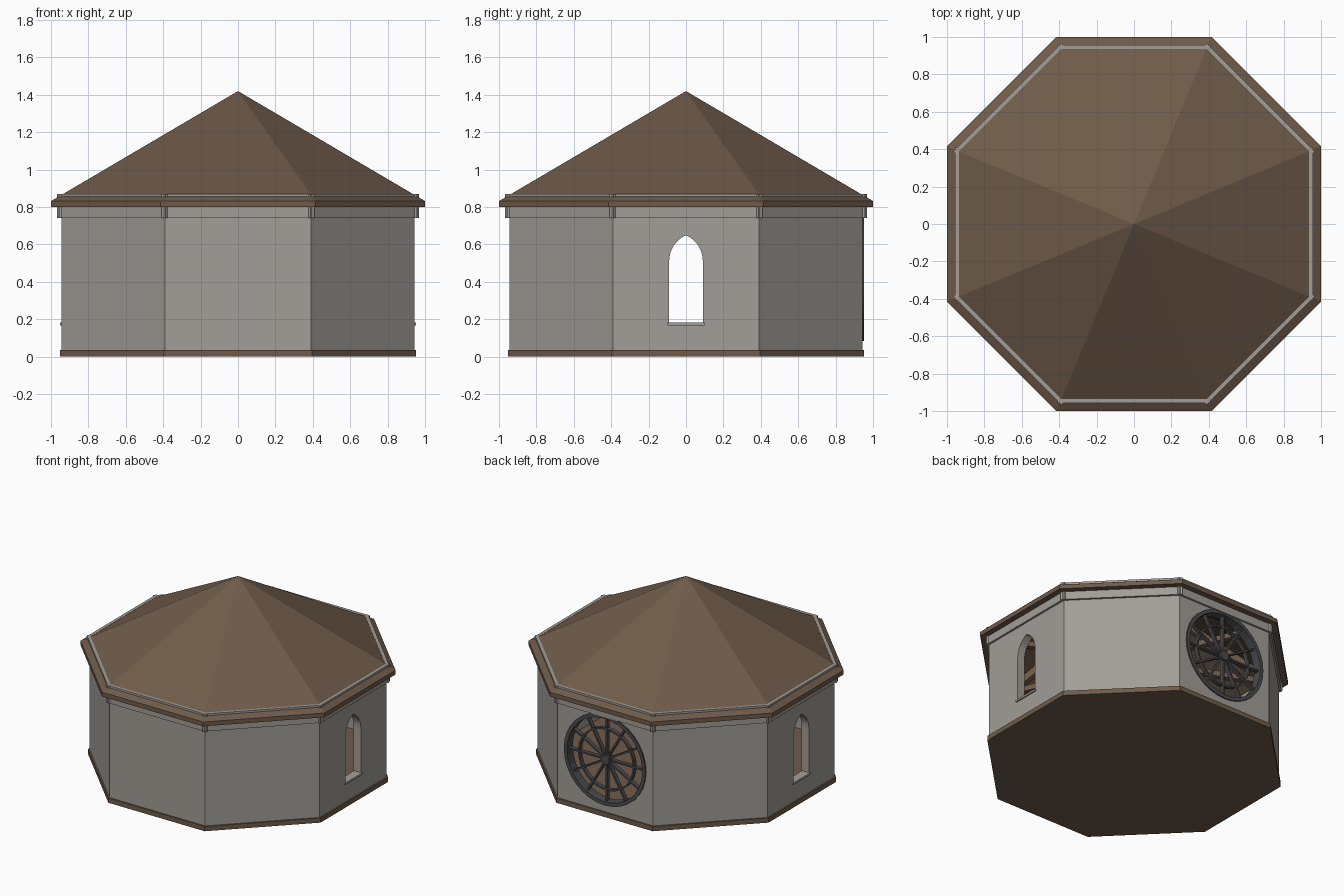
import bpy, bmesh
from math import pi, sin, cos, tan, atan2, hypot
from mathutils import Matrix, Vector

if "Cube" in bpy.data.objects:
    bpy.data.objects.remove(bpy.data.objects["Cube"])


def material(name, rgb):
    m = bpy.data.materials.new(name)
    m.diffuse_color = (*rgb, 1)
    m.use_nodes = True
    m.node_tree.nodes["Principled BSDF"].inputs["Base Color"].default_value = m.diffuse_color
    return m


STONE = material("stone", (0.36, 0.34, 0.31))
WOOD = material("wood", (0.16, 0.105, 0.068))
IRON = material("iron", (0.07, 0.07, 0.075))


def finish(name, bm, mat):
    bmesh.ops.recalc_face_normals(bm, faces=bm.faces)
    me = bpy.data.meshes.new(name)
    bm.to_mesh(me)
    bm.free()
    me.materials.append(mat)
    ob = bpy.data.objects.new(name, me)
    bpy.context.collection.objects.link(ob)
    return ob


def lathe(name, profile, n, mat, matrix=Matrix(), start=0.0):
    """Sweep a closed (radius, z) profile round z; radius 0 makes a pole."""
    bm = bmesh.new()
    rings = []
    for r, z in profile:
        if r == 0:
            rings.append([bm.verts.new((0, 0, z))] * n)
        else:
            rings.append([bm.verts.new((r * cos(start + 2 * pi * i / n),
                                        r * sin(start + 2 * pi * i / n), z)) for i in range(n)])
    for a, b in zip(rings, rings[1:] + rings[:1]):
        for i in range(n):
            j = (i + 1) % n
            vs = list(dict.fromkeys((a[i], a[j], b[j], b[i])))
            if len(vs) > 2:
                bm.faces.new(vs)
    bm.transform(matrix)
    return finish(name, bm, mat)


def octagon(name, profile, mat):
    """Profile radii are distances to the flat sides."""
    return lathe(name, [(a / cos(pi / 8), z) for a, z in profile], 8, mat, start=pi / 8)


def box(name, size, matrix, mat):
    bm = bmesh.new()
    bmesh.ops.create_cube(bm, size=1, matrix=matrix @ Matrix.Diagonal((*size, 1)))
    return finish(name, bm, mat)


def beam(name, p, q, w, h, mat):
    p, q = Vector(p), Vector(q)
    d = q - p
    rot = Matrix.Rotation(atan2(d.y, d.x), 4, 'Z') @ Matrix.Rotation(-atan2(d.z, hypot(d.x, d.y)), 4, 'Y')
    return box(name, (d.length, w, h), Matrix.Translation((p + q) / 2) @ rot, mat)


# Floor slab with projecting plinth edge
octagon("floor_base", [(0, 0), (0.953, 0), (0.953, 0.035), (0, 0.035)], WOOD)

# Hollow walls
walls = octagon("walls", [(0.885, 0.03), (0.943, 0.03), (0.943, 0.83), (0.885, 0.83)], STONE)

# Roof shell
octagon("roof", [(0, 1.42), (1.0, 0.832), (1.0, 0.80), (0.93, 0.80), (0, 1.37)], WOOD)

# Cornice boards, overlapping at the corners and showing through the roof
for i in range(8):
    m = Matrix.Rotation(i * pi / 4, 4, 'Z') @ Matrix.Translation((0.947, 0, 0.806))
    box(f"cornice_{i}", (0.022, 0.82, 0.13), m, STONE)

# Roof timbers: hip rafters and tie beams
for i in range(8):
    a = pi / 8 + i * pi / 4
    beam(f"rafter_{i}", (0.94 * cos(a), 0.94 * sin(a), 0.80), (0, 0, 1.35), 0.04, 0.05, WOOD)
for i in range(4):
    a = pi / 8 + i * pi / 4
    x, y = 0.94 * cos(a), 0.94 * sin(a)
    beam(f"tie_beam_{i}", (-x, -y, 0.79), (x, y, 0.79), 0.04, 0.04, WOOD)

# Lancet opening cutter through both side walls
W, SILL, SPRING, RISE = 0.09, 0.18, 0.51, 0.14
R = (W * W + RISE * RISE) / (2 * W)
top = atan2(RISE, R - W)
right = [(W - R + R * cos(top * i / 8), SPRING + R * sin(top * i / 8)) for i in range(9)]
outline = [(-W, SILL), (W, SILL)] + right + [(-y, z) for y, z in right[-2::-1]]
bm = bmesh.new()
face = bm.faces.new([bm.verts.new((-1.2, y, z)) for y, z in outline])
ext = bmesh.ops.extrude_face_region(bm, geom=[face])
bmesh.ops.translate(bm, vec=(2.4, 0, 0), verts=[v for v in ext["geom"] if isinstance(v, bmesh.types.BMVert)])
lancet = finish("lancet_cutter", bm, STONE)

# Rose opening cutter through the back wall
ROSE = Matrix.Translation((0, 0.915, 0.42)) @ Matrix.Rotation(-pi / 2, 4, 'X')
rose = lathe("rose_cutter", [(0, -0.2), (0.32, -0.2), (0.32, 0.2), (0, 0.2)], 32, STONE, ROSE)

for cutter in (lancet, rose):
    mod = walls.modifiers.new(cutter.name, 'BOOLEAN')
    mod.operation, mod.solver, mod.object = 'DIFFERENCE', 'EXACT', cutter
    cutter.hide_render = True
    cutter.hide_set(True)

# Window sills
for s, side in ((-1, "left"), (1, "right")):
    box(f"sill_{side}", (0.065, 0.20, 0.014), Matrix.Translation((s * 0.92, 0, 0.175)), STONE)

# Rose window: rims, hub and twelve spokes
lathe("rose_frame", [(0.308, -0.03), (0.335, -0.03), (0.335, 0.037), (0.308, 0.037)], 32, IRON, ROSE)
lathe("rose_inner_ring", [(0.218, -0.01), (0.23, -0.01), (0.23, 0.02), (0.218, 0.02)], 32, IRON, ROSE)
lathe("rose_hub", [(0, -0.02), (0.035, -0.02), (0.035, 0.033), (0, 0.033)], 16, IRON, ROSE)
for i in range(12):
    m = ROSE @ Matrix.Rotation(i * pi / 6, 4, 'Z') @ Matrix.Translation((0.17, 0, 0.005))
    box(f"rose_spoke_{i}", (0.29, 0.012, 0.03), m, IRON)
